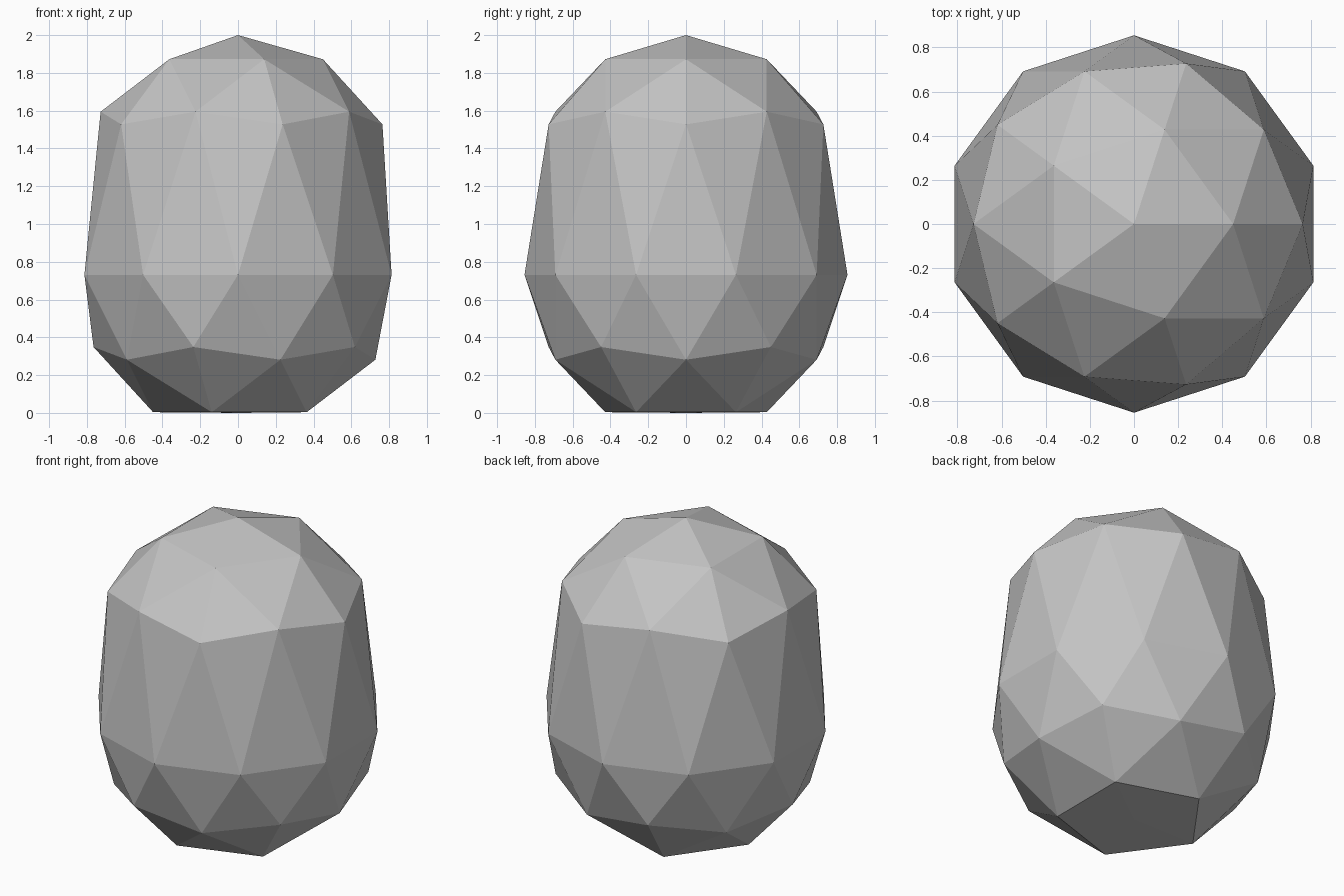
import bpy
import bmesh

# Remove the default cube
cube = bpy.data.objects.get("Cube")
if cube:
    bpy.data.objects.remove(cube, do_unlink=True)

RADIUS = 0.855
LOWER_CENTRE = 0.731           # height of the widest ring
UPPER_CENTRE = 2 - RADIUS      # centre of the raised dome

# Plain grey stone
GREY = (0.55, 0.55, 0.55, 1)
stone = bpy.data.materials.new("stone_grey")
stone.use_nodes = True
stone.diffuse_color = GREY
stone.node_tree.nodes["Principled BSDF"].inputs["Base Color"].default_value = GREY

# Faceted ball, stretched above its widest ring and flattened underneath
bm = bmesh.new()
bmesh.ops.create_icosphere(bm, subdivisions=2, radius=RADIUS)
for v in bm.verts:
    centre = UPPER_CENTRE if v.co.z > 0.01 else LOWER_CENTRE
    v.co.z = max(0, v.co.z + centre)

mesh = bpy.data.meshes.new("boulder")
bm.to_mesh(mesh)
bm.free()
mesh.materials.append(stone)
boulder = bpy.data.objects.new("boulder", mesh)
bpy.context.collection.objects.link(boulder)
